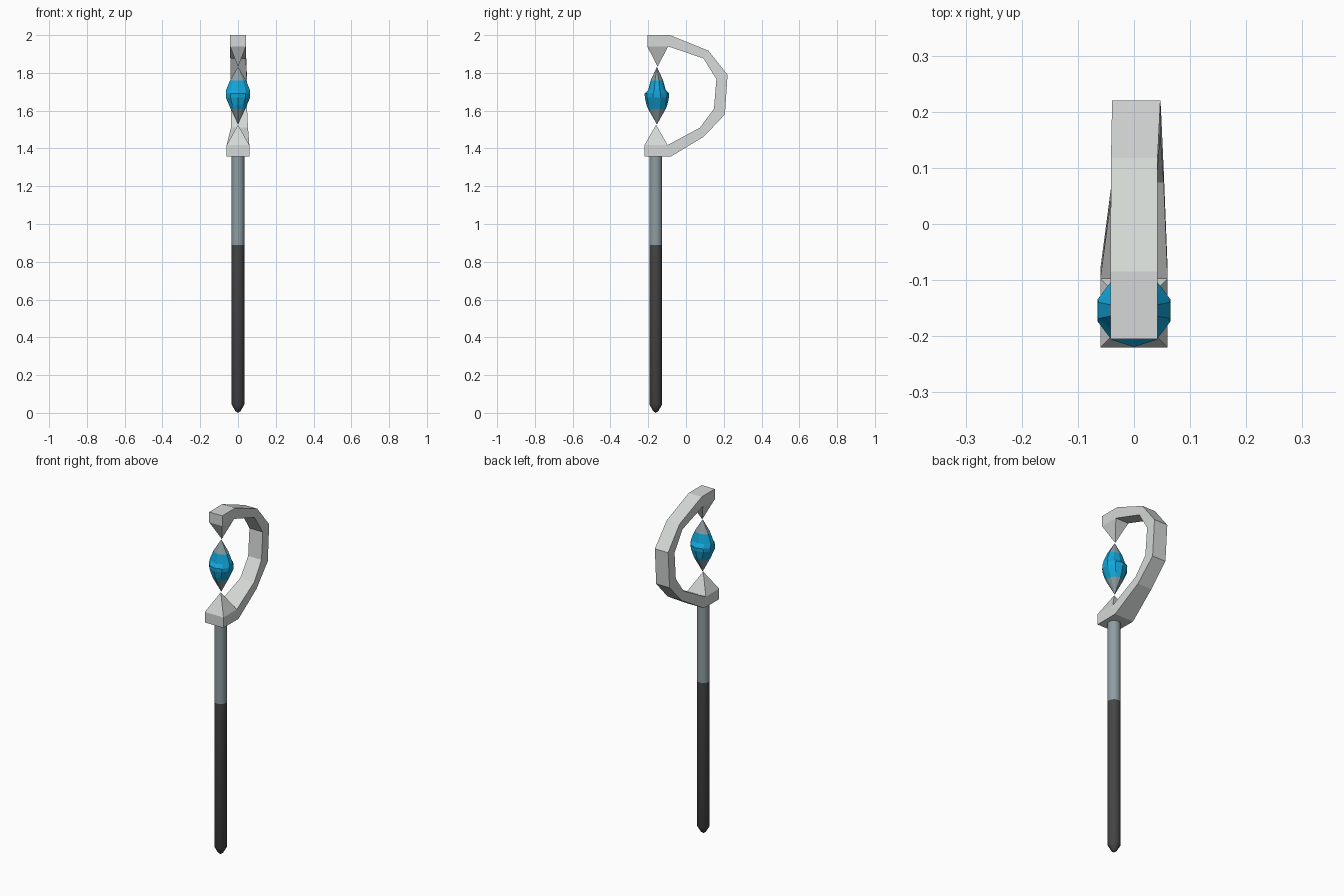
import bpy, math

if "Cube" in bpy.data.objects:
    bpy.data.objects.remove(bpy.data.objects["Cube"])

def mat(name, c):
    m = bpy.data.materials.new(name)
    m.diffuse_color = (*c, 1)
    m.use_nodes = True
    m.node_tree.nodes["Principled BSDF"].inputs["Base Color"].default_value = m.diffuse_color
    return m

SILVER = mat("silver", (0.66, 0.69, 0.67))
STEEL = mat("blue_grey", (0.27, 0.34, 0.36))
DARK = mat("dark_grip", (0.06, 0.06, 0.06))
BLUE = mat("gem_blue", (0.006, 0.38, 0.70))

def make(name, verts, faces, mats, rule=None, smooth=False):
    me = bpy.data.meshes.new(name)
    me.from_pydata(verts, [], faces)
    for m in mats:
        me.materials.append(m)
    ob = bpy.data.objects.new(name, me)
    bpy.context.collection.objects.link(ob)
    if rule:
        for p in me.polygons:
            p.material_index = rule(p.center.z)
    bpy.context.view_layer.objects.active = ob
    ob.select_set(True)
    if smooth:
        bpy.ops.object.shade_smooth_by_angle(angle=math.radians(30))
    ob.select_set(False)
    return ob

def lathe(name, rings, n, cy, z0, z1, mats, rule, smooth=False, cap=False):
    """Stack of n-sided rings (z, rx, ry) closed by points at z0 and z1."""
    v, f = [(0, cy, z0)], []
    for z, rx, ry in rings:
        for k in range(n):
            a = math.pi / 2 + 2 * math.pi * k / n
            v.append((rx * math.cos(a), cy + ry * math.sin(a), z))
    v.append((0, cy, z1))
    last, top = 1 + (len(rings) - 1) * n, len(v) - 1
    for k in range(n):
        j = (k + 1) % n
        f.append((0, 1 + j, 1 + k))
        f.append((last + k, last + j, top))
        for i in range(len(rings) - 1):
            a, b = 1 + i * n, 1 + (i + 1) * n
            f.append((a + k, a + j, b + j, b + k))
    return make(name, v, f, mats, rule, smooth)

# Shaft: dark grip with a rounded foot, steel upper part
R = 0.034
lathe("shaft", [(0.01, 0.014, 0.014), (0.045, R, R), (0.89, R, R), (1.37, R, R)],
      16, -0.16, 0.0, 1.37, [DARK, STEEL], lambda z: int(z > 0.89), smooth=True)

# Hooked head: rectangular section swept along (outer y,z, inner y,z, left x, right x)
stations = [
    (-0.22, 1.357, -0.22, 1.418, -0.06, 0.06),
    (-0.08, 1.357, -0.097, 1.418, -0.06, 0.06),
    (0.095, 1.463, 0.074, 1.51, -0.037, 0.053),
    (0.206, 1.58, 0.148, 1.61, -0.038, 0.048),
    (0.22, 1.79, 0.161, 1.767, -0.039, 0.047),
    (0.118, 1.918, 0.092, 1.877, -0.041, 0.042),
    (-0.085, 2.0, -0.095, 1.94, -0.042, 0.042),
    (-0.205, 2.0, -0.205, 1.94, -0.042, 0.042),
]
v, f = [], []
for oy, oz, iy, iz, l, r in stations:
    v += [(l, oy, oz), (r, oy, oz), (r, iy, iz), (l, iy, iz)]
for s in range(len(stations) - 1):
    for k in range(4):
        a, b = 4 * s + k, 4 * s + (k + 1) % 4
        f.append((a, b, b + 4, a + 4))
e = 4 * (len(stations) - 1)
f += [(3, 2, 1, 0), (e, e + 1, e + 2, e + 3)]
make("hook_head", v, f, [SILVER])

# Pyramid prongs pointing at the gem
def prong(name, hx, y0, y1, z, tip):
    p = [(-hx, y0, z), (hx, y0, z), (hx, y1, z), (-hx, y1, z), (0, (y0 + y1) / 2, tip)]
    q = [(3, 2, 1, 0)] + [(k, (k + 1) % 4, 4) for k in range(4)]
    if tip < z:
        q = [t[::-1] for t in q]
    make(name, p, q, [SILVER])

prong("lower_prong", 0.06, -0.22, -0.097, 1.418, 1.525)
prong("upper_prong", 0.042, -0.205, -0.095, 1.94, 1.833)

# Floating gem: faceted blue middle, steel points
lathe("gem", [(1.61, 0.041, 0.047), (1.63, 0.05, 0.055), (1.67, 0.068, 0.064),
              (1.69, 0.068, 0.065), (1.71, 0.066, 0.046), (1.76, 0.045, 0.033)],
      10, -0.154, 1.527, 1.832, [STEEL, BLUE], lambda z: int(1.6 < z < 1.765))
